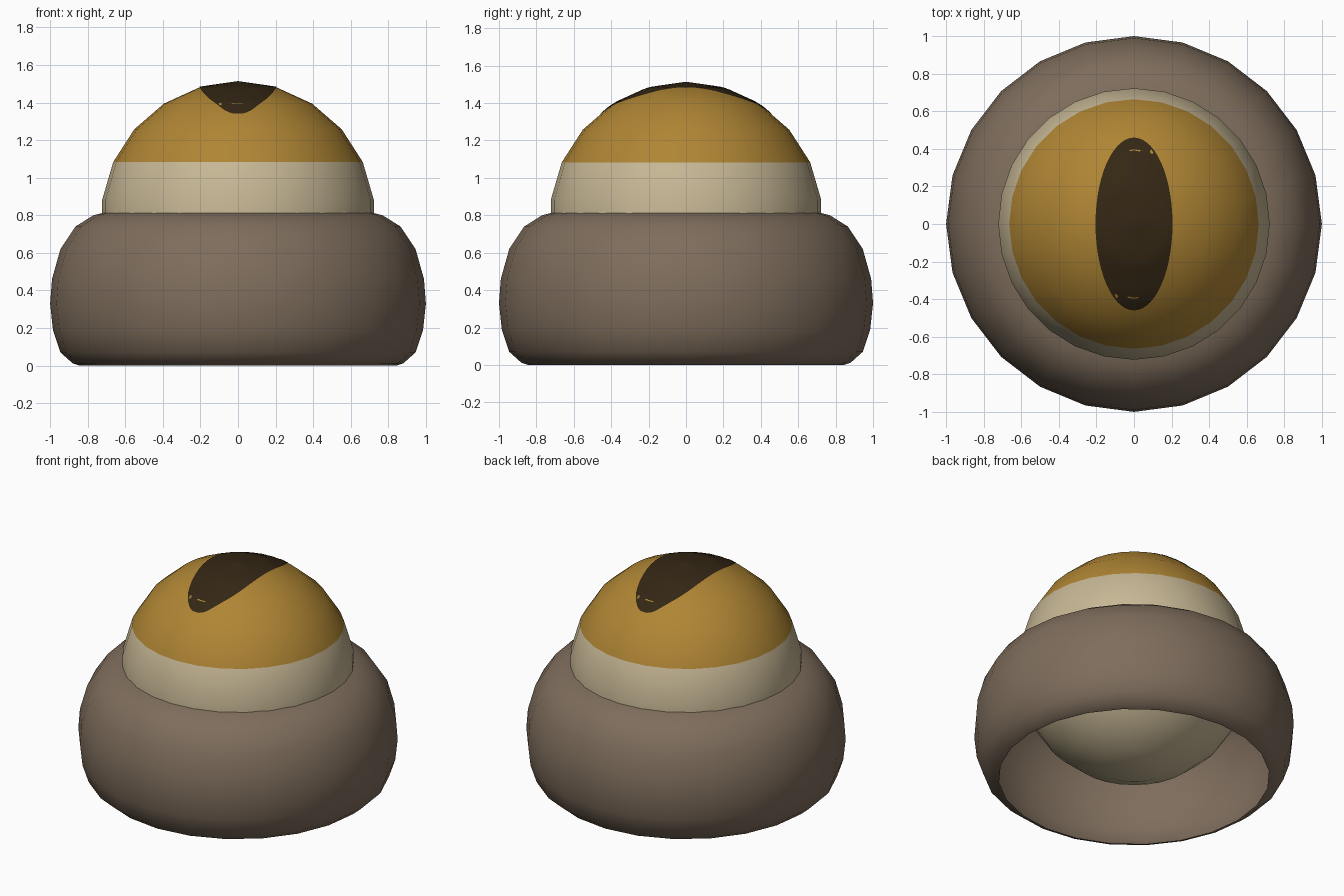
import bpy, bmesh, math
from mathutils import Vector
from mathutils.bvhtree import BVHTree

if "Cube" in bpy.data.objects:
    bpy.data.objects.remove(bpy.data.objects["Cube"])


def material(name, rgb):
    m = bpy.data.materials.new(name)
    m.diffuse_color = (*rgb, 1)
    m.use_nodes = True
    m.node_tree.nodes["Principled BSDF"].inputs["Base Color"].default_value = m.diffuse_color
    return m


brown = material("brown_lid", (0.209, 0.153, 0.107))
cream = material("cream_white", (0.57, 0.475, 0.30))
amber = material("amber_iris", (0.43, 0.235, 0.034))
dark = material("dark_pupil", (0.034, 0.020, 0.007))


def finish(name, bm, mats):
    mesh = bpy.data.meshes.new(name)
    bm.to_mesh(mesh)
    bm.free()
    obj = bpy.data.objects.new(name, mesh)
    bpy.context.collection.objects.link(obj)
    for m in mats:
        mesh.materials.append(m)
    for p in mesh.polygons:
        p.use_smooth = True
    return obj


# Eyeball: sphere with an amber cap above the iris line
R, CZ = 0.73, 0.78
bm = bmesh.new()
bmesh.ops.create_uvsphere(bm, u_segments=28, v_segments=11, radius=R)
bmesh.ops.translate(bm, verts=bm.verts, vec=(0, 0, CZ))
for f in bm.faces:
    f.material_index = 1 if f.calc_center_median().z > 1.09 else 0
tree = BVHTree.FromBMesh(bm)
finish("eyeball", bm, [cream, amber])

# Slit pupil: thin elliptical plate draped over the top of the eyeball
bm = bmesh.new()
RINGS, SEG = 10, 56


def drape(x, y):
    hit = tree.ray_cast(Vector((x, y, 3)), Vector((0, 0, -1)))[0]
    return bm.verts.new((x, y, hit.z + 0.004))


centre = drape(0.0005, 0.0005)
rings = []
for i in range(1, RINGS + 1):
    t = i / RINGS
    rings.append([drape(0.205 * t * math.cos(2 * math.pi * k / SEG),
                        0.46 * t * math.sin(2 * math.pi * k / SEG))
                  for k in range(SEG)])
for k in range(SEG):
    n = (k + 1) % SEG
    bm.faces.new((centre, rings[0][k], rings[0][n]))
    for a, b in zip(rings, rings[1:]):
        bm.faces.new((a[k], b[k], b[n], a[n]))
finish("pupil", bm, [dark])

# Lid: rounded open shell around the eyeball, turned from a profile
profile = [(0.845, 0.0), (0.88, 0.012), (0.945, 0.07), (0.985, 0.19),
           (1.0, 0.33), (0.99, 0.46), (0.945, 0.62), (0.865, 0.74),
           (0.77, 0.80), (0.71, 0.815)]
bm = bmesh.new()
SEG = 24
loops = [[bm.verts.new((r * math.cos(2 * math.pi * k / SEG),
                        r * math.sin(2 * math.pi * k / SEG), z))
          for k in range(SEG)] for r, z in profile]
for a, b in zip(loops, loops[1:]):
    for k in range(SEG):
        n = (k + 1) % SEG
        bm.faces.new((a[k], a[n], b[n], b[k]))
finish("lid", bm, [brown])
